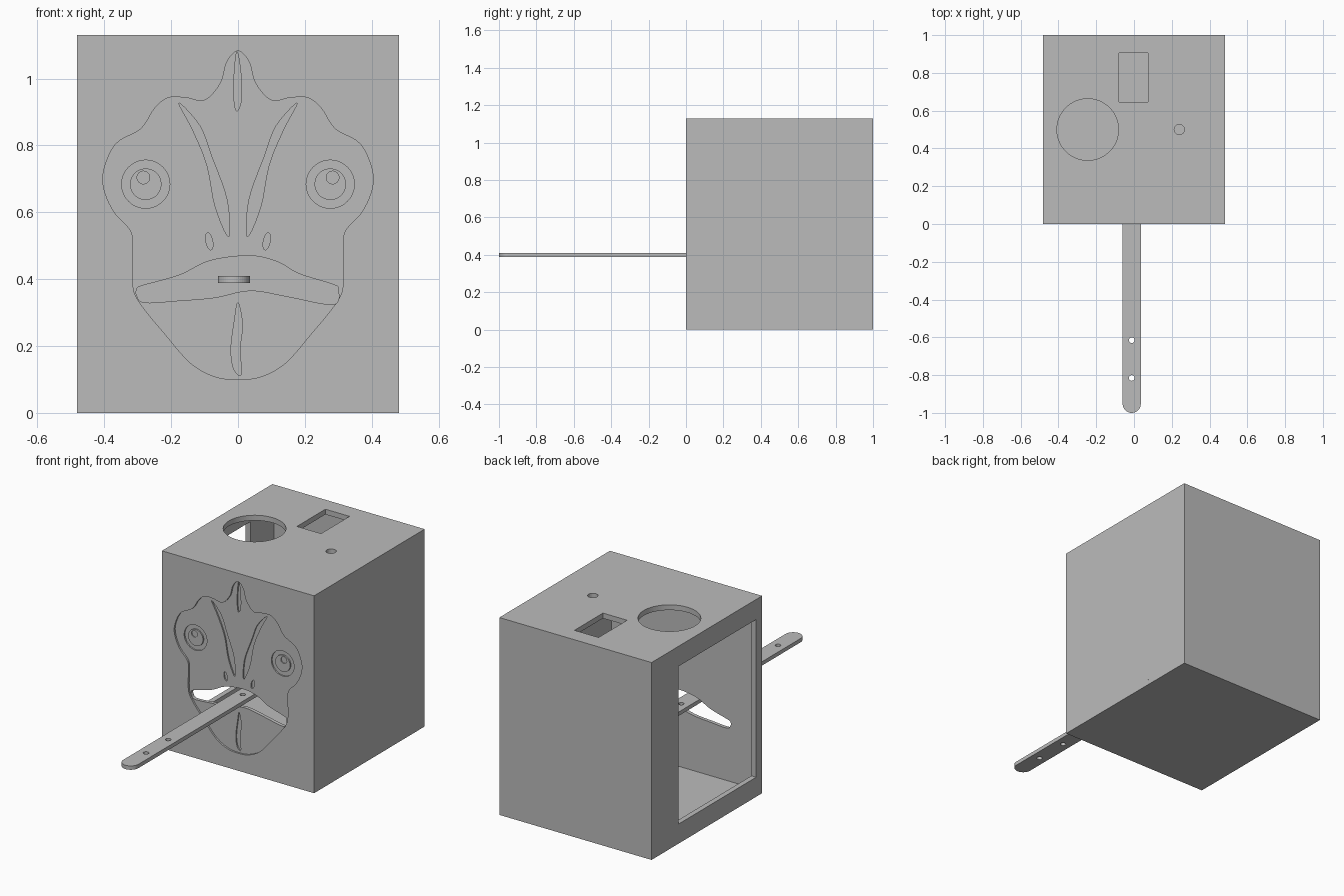
import bpy
import bmesh
import math

cube = bpy.data.objects.get("Cube")
if cube:
    bpy.data.objects.remove(cube, do_unlink=True)

W, D, H, T = 0.482, 1.0, 1.13, 0.03   # half width, depth, height, wall

grey = bpy.data.materials.new("plain grey")
grey.use_nodes = True
grey.diffuse_color = (0.5, 0.5, 0.5, 1)
grey.node_tree.nodes["Principled BSDF"].inputs["Base Color"].default_value = (0.5, 0.5, 0.5, 1)


def finish(name, bm):
    bmesh.ops.recalc_face_normals(bm, faces=bm.faces)
    mesh = bpy.data.meshes.new(name)
    bm.to_mesh(mesh)
    bm.free()
    mesh.materials.append(grey)
    ob = bpy.data.objects.new(name, mesh)
    bpy.context.scene.collection.objects.link(ob)
    return ob


def prism(name, outline, a, b, axis):
    """Extrude a flat outline from a to b along the y or z axis."""
    bm = bmesh.new()
    place = (lambda u, v, w: (u, w, v)) if axis == "y" else (lambda u, v, w: (u, v, w))
    face = bm.faces.new([bm.verts.new(place(u, v, a)) for u, v in outline])
    ext = bmesh.ops.extrude_face_region(bm, geom=[face])["geom"]
    move = place(0, 0, b - a)
    bmesh.ops.translate(bm, vec=move, verts=[g for g in ext if isinstance(g, bmesh.types.BMVert)])
    return finish(name, bm)


def block(name, x, y, z):
    return prism(name, [(x[0], y[0]), (x[1], y[0]), (x[1], y[1]), (x[0], y[1])], z[0], z[1], "z")


def oval(cx, cy, rx, ry=None, tilt=0, n=48):
    ry = ry or rx
    pts = []
    for i in range(n):
        t = 2 * math.pi * i / n
        u, v = rx * math.cos(t), ry * math.sin(t)
        pts.append((cx + u * math.cos(tilt) - v * math.sin(tilt),
                    cy + u * math.sin(tilt) + v * math.cos(tilt)))
    return pts


def smooth(pts, steps=5):
    """Closed spline through the given points."""
    out = []
    n = len(pts)
    for i in range(n):
        p = [pts[(i + k - 1) % n] for k in range(4)]
        for s in range(steps):
            t = s / steps
            out.append(tuple(0.5 * (2 * b + (c - a) * t + (2 * a - 5 * b + 4 * c - d) * t * t
                                    + (3 * b - a - 3 * c + d) * t ** 3)
                             for a, b, c, d in zip(*p)))
    return out


def mirror(pts):
    return [(-x, z) for x, z in reversed(pts)]


def cut(target, cutter):
    cutter.hide_render = True
    mod = target.modifiers.new("cut", "BOOLEAN")
    mod.operation = "DIFFERENCE"
    mod.solver = "EXACT"
    mod.object = cutter
    bpy.context.view_layer.objects.active = target
    bpy.ops.object.modifier_apply(modifier=mod.name)
    bpy.data.objects.remove(cutter, do_unlink=True)


# Box panels
front = block("front_panel", (-W, W), (0, T), (0, H))
block("back_panel", (-W, W), (D - T, D), (0, H))
top = block("top_panel", (-W, W), (T, D - T), (H - T, H))
block("bottom_panel", (-W, W), (T, D - T), (0, T))
block("closed_side_panel", (W - T, W), (T, D - T), (T, H - T))
side = block("open_side_panel", (-W, -W + T), (T, D - T), (T, H - T))

# Access window in the side and openings in the top
cut(side, block("cutter", (-0.6, -0.4), (0.054, 0.757), (0.112, 1.015)))
cut(top, prism("cutter", oval(-0.245, 0.5, 0.163, n=72), 1, 1.2, "z"))
cut(top, prism("cutter", oval(0.24, 0.5, 0.027), 1, 1.2, "z"))
cut(top, block("cutter", (-0.08, 0.073), (0.647, 0.905), (1, 1.2)))

# Engraved head outline, one half mirrored
half = [(0.033, 1.05), (0.053, 0.985), (0.1, 0.935), (0.158, 0.943), (0.21, 0.942),
        (0.25, 0.91), (0.29, 0.85), (0.365, 0.805), (0.401, 0.727), (0.4, 0.667),
        (0.37, 0.6), (0.319, 0.541), (0.315, 0.474), (0.314, 0.378), (0.291, 0.325),
        (0.217, 0.234), (0.142, 0.149), (0.07, 0.109)]
head = smooth([(0, 1.083)] + half + [(0, 0.1)] + mirror(half))
SHALLOW, DEEP = 0.01, 0.018
cut(front, prism("cutter", head, -0.05, SHALLOW, "y"))

# Deeper crest, brow, chin and nostril grooves
crest = smooth([(-0.004, 1.08), (-0.013, 0.98), (-0.009, 0.915), (0.0, 0.905),
                (0.01, 0.94), (0.008, 1.02)])
brow = smooth([(-0.177, 0.927), (-0.115, 0.86), (-0.08, 0.77), (-0.033, 0.637),
               (-0.028, 0.527), (-0.068, 0.617), (-0.093, 0.742), (-0.135, 0.845)])
chin = smooth([(0, 0.33), (0.013, 0.265), (0.006, 0.19), (0.01, 0.115),
               (-0.012, 0.13), (-0.021, 0.19), (-0.01, 0.28)])
nostril = oval(-0.086, 0.513, 0.01, 0.026, 0.2, 24)
for groove in (crest, brow, mirror(brow), chin, nostril, mirror(nostril)):
    cut(front, prism("cutter", groove, -0.05, DEEP, "y"))

# Eyes: sunken socket with a raised iris and a drilled pupil
for label, s in (("right", -1), ("left", 1)):
    cut(front, prism("cutter", oval(s * 0.276, 0.684, 0.072), -0.05, DEEP, "y"))
    iris = prism(label + "_iris", oval(s * 0.276, 0.684, 0.047), SHALLOW, DEEP + 0.002, "y")
    cut(iris, prism("cutter", oval(s * 0.283, 0.704, 0.019, n=32), -0.05, DEEP - 0.002, "y"))

# Mouth opening
mouth = smooth([(-0.303, 0.368), (-0.288, 0.38), (-0.175, 0.412), (-0.085, 0.455),
                (0.035, 0.47), (0.118, 0.452), (0.183, 0.416), (0.288, 0.383),
                (0.3, 0.367), (0.297, 0.33), (0.258, 0.326), (0.14, 0.35),
                (0.035, 0.366), (-0.07, 0.345), (-0.175, 0.336), (-0.28, 0.33),
                (-0.303, 0.352)])
cut(front, prism("cutter", mouth, -0.05, 0.1, "y"))

# Tongue: flat bar with rounded ends and pivot holes
X, R, TIP, ROOT = -0.012, 0.048, -1.0, 0.25
bar = []
for i in range(25):
    a = math.pi * i / 24
    bar.append((X + R * math.cos(a), ROOT - R + R * math.sin(a)))
for i in range(25):
    a = math.pi + math.pi * i / 24
    bar.append((X + R * math.cos(a), TIP + R + R * math.sin(a)))
tongue = prism("tongue", bar, 0.388, 0.41, "z")
for y in (-0.815, -0.615, 0.06):
    cut(tongue, prism("cutter", oval(X, y, 0.015, n=24), 0.3, 0.5, "z"))
